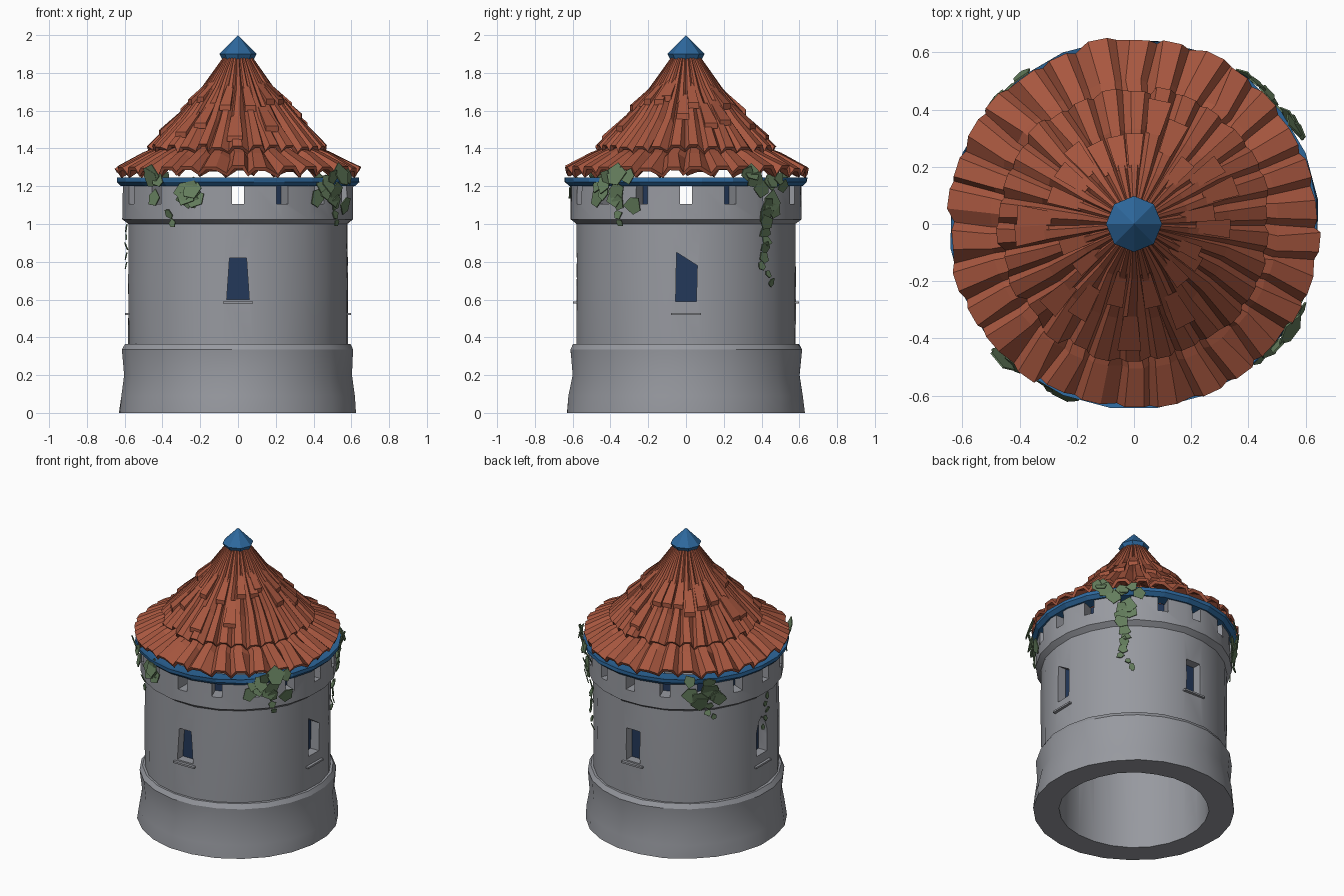
import bpy, bmesh, math, random
from mathutils import Vector, Matrix

if "Cube" in bpy.data.objects:
    bpy.data.objects.remove(bpy.data.objects["Cube"])

random.seed(4)
TAU = 2 * math.pi


def material(name, rgb):
    m = bpy.data.materials.new(name)
    m.diffuse_color = (*rgb, 1)
    m.use_nodes = True
    m.node_tree.nodes["Principled BSDF"].inputs["Base Color"].default_value = m.diffuse_color
    return m


STONE = material("grey stone", (0.31, 0.32, 0.35))
TILE = material("red roof tile", (0.39, 0.095, 0.05))
BLUE = material("blue trim", (0.027, 0.14, 0.34))
DARK = material("dark blue window", (0.017, 0.04, 0.10))
LEAF = material("ivy green", (0.13, 0.21, 0.11))


def finish(name, bm, mat, smooth=None, recalc=True):
    if recalc:
        bmesh.ops.recalc_face_normals(bm, faces=bm.faces)
    me = bpy.data.meshes.new(name)
    bm.to_mesh(me)
    bm.free()
    me.materials.append(mat)
    ob = bpy.data.objects.new(name, me)
    bpy.context.collection.objects.link(ob)
    if smooth:
        soften(me, smooth)
    return ob


def soften(me, deg):
    me.polygons.foreach_set("use_smooth", [True] * len(me.polygons))
    me.set_sharp_from_angle(angle=math.radians(deg))


def polar(r, a, z):
    return Vector((r * math.cos(a), r * math.sin(a), z))


def lathe(profile, n, closed=True, jitter=0.0):
    """Revolve a closed (r, z) profile; r = 0 is not used."""
    bm = bmesh.new()
    rings = []
    for i in range(n):
        a = TAU * (i + 0.5) / n
        rings.append([bm.verts.new(polar(r + random.uniform(-jitter, jitter), a, z))
                      for r, z in profile])
    m = len(profile)
    for i in range(n):
        p, q = rings[i], rings[(i + 1) % n]
        for j in range(m):
            k = (j + 1) % m
            bm.faces.new((p[j], q[j], q[k], p[k]))
    return bm


def radial_prism(bm, a, r0, r1, outline):
    """Extrude a (sideways, z) outline along the radius at angle a."""
    t = Vector((-math.sin(a), math.cos(a), 0))
    loops = [[bm.verts.new(polar(r, a, 0) + t * s + Vector((0, 0, z))) for s, z in outline]
             for r in (r0, r1)]
    n = len(outline)
    bm.faces.new(loops[0])
    bm.faces.new(loops[1][::-1])
    for i in range(n):
        j = (i + 1) % n
        bm.faces.new((loops[0][i], loops[1][i], loops[1][j], loops[0][j]))


def rect(w, z0, z1):
    return [(-w, z0), (w, z0), (w, z1), (-w, z1)]


# Stone wall: footing, shaft and overhanging parapet in one hollow profile
wall = finish("tower_wall", lathe(
    [(0.47, 0), (0.633, 0), (0.625, 0.09), (0.605, 0.2), (0.617, 0.335), (0.6, 0.365),
     (0.583, 0.365), (0.585, 0.7), (0.582, 1.0), (0.617, 1.025), (0.612, 1.21), (0.47, 1.21)],
    24, jitter=0.004), STONE)

# Window shapes on the four sides: front, right, back, left
windows = [
    (-math.pi / 2, [(-0.06, 0.6), (0.06, 0.6), (0.045, 0.82), (-0.045, 0.82)]),
    (0, [(-0.055, 0.59), (0.055, 0.59), (0.06, 0.78), (-0.05, 0.85)]),
    (math.pi / 2, rect(0.053, 0.6, 0.82)),
    (math.pi, [(-0.055, 0.59), (0.055, 0.59), (0.055, 0.75), (0.03, 0.82), (0, 0.85),
               (-0.03, 0.82), (-0.055, 0.75)]),
]

# Cut windows and parapet slots
bm = bmesh.new()
for a, outline in windows:
    radial_prism(bm, a, 0.4, 0.72, outline)
for i in range(16):
    radial_prism(bm, TAU * i / 16, 0.4, 0.72, rect(0.033, 1.105, 1.26))
cutter = finish("opening_cutter", bm, STONE)
cutter.hide_render = True
mod = wall.modifiers.new("openings", "BOOLEAN")
mod.operation, mod.solver, mod.object = "DIFFERENCE", "EXACT", cutter
dg = bpy.context.evaluated_depsgraph_get()
cut = bpy.data.meshes.new_from_object(wall.evaluated_get(dg))
wall.modifiers.clear()
wall.data = cut
soften(cut, 25)
bpy.data.objects.remove(cutter)

# Dark panes set back in the openings
bm = bmesh.new()
for a, outline in windows:
    radial_prism(bm, a, 0.51, 0.518, outline)
for i in range(16):
    if i % 4:
        radial_prism(bm, TAU * i / 16, 0.51, 0.518, rect(0.033, 1.105, 1.21))
finish("window_panes", bm, DARK)

# Thin sills under the windows
bm = bmesh.new()
for i, (a, outline) in enumerate(windows):
    z = (0.59, 0.53)[i % 2]
    radial_prism(bm, a, 0.56, 0.598, rect(0.08, z - 0.012, z))
finish("window_sills", bm, STONE)

# Blue band under the eaves
finish("eave_band", lathe([(0.54, 1.2), (0.622, 1.2), (0.645, 1.222), (0.645, 1.245),
                           (0.62, 1.24), (0.54, 1.235)], 24, jitter=0.004), BLUE)


def roof_course(name, rings, tiles, end_jitter):
    """Pleated cone: every tile has a groove and a raised flat face."""
    bm = bmesh.new()
    cols = []
    wob = [[random.uniform(-0.12, 0.12) for _ in rings] for _ in range(tiles)]
    for t in range(tiles):
        end = random.uniform(-end_jitter, end_jitter)
        for frac, up in ((0, -1), (0.22, 1), (0.72, 1)):
            col = []
            for k, (r, z, amp) in enumerate(rings):
                a = TAU * (t + frac + wob[t][k]) / tiles
                last = k == len(rings) - 1
                lift = up * amp * (1 + 2 * wob[t][k])
                col.append(bm.verts.new(polar(r + (end if last else 0) + lift * 0.3, a,
                                              z + lift - (end * 0.6 if last else 0))))
            cols.append(col)
    for i in range(len(cols)):
        p, q = cols[i], cols[(i + 1) % len(cols)]
        for k in range(len(rings) - 1):
            bm.faces.new((p[k], p[k + 1], q[k + 1], q[k]))
    ob = finish(name, bm, TILE, recalc=False)
    s = ob.modifiers.new("thickness", "SOLIDIFY")
    s.thickness, s.offset = 0.022, -1


# Roof: flared skirt and steep upper course
roof_course("roof_skirt", [(0.40, 1.41, 0.008), (0.5, 1.362, 0.014), (0.642, 1.285, 0.018)],
            30, 0.01)
roof_course("roof_upper", [(0.07, 1.89, 0.003), (0.19, 1.712, 0.009), (0.33, 1.545, 0.014),
                           (0.475, 1.398, 0.016)], 30, 0.016)

# Loose raised tiles breaking up the upper roof
bm = bmesh.new()
for i in range(26):
    a = TAU * (i + random.uniform(0.2, 0.8)) / 26
    r1 = random.uniform(0.25, 0.45)
    z1 = 1.712 - (r1 - 0.19) * 1.11
    r0, z0, w = r1 - 0.12, z1 + 0.14, 0.08 * r1 + 0.006
    t = Vector((-math.sin(a), math.cos(a), 0))
    top = [polar(r0, a, z0) - t * w * 0.6, polar(r1, a, z1 + 0.035) - t * w,
           polar(r1, a, z1 + 0.035) + t * w, polar(r0, a, z0) + t * w * 0.6]
    vs = [bm.verts.new(p) for p in top]
    lo = [bm.verts.new(p - Vector((0, 0, 0.03))) for p in top]
    bm.faces.new(vs)
    bm.faces.new(lo[::-1])
    for j in range(4):
        k = (j + 1) % 4
        bm.faces.new((vs[j], lo[j], lo[k], vs[k]))
finish("loose_tiles", bm, TILE)

# Blue finial
bm = bmesh.new()
for r0, r1, z0, z1 in ((0.08, 0.098, 1.865, 1.9), (0.098, 0, 1.9, 2.0)):
    bmesh.ops.create_cone(bm, segments=8, radius1=r0, radius2=r1, depth=z1 - z0, cap_ends=r1 > 0,
                          matrix=Matrix.Translation((0, 0, (z0 + z1) / 2)))
finish("finial", bm, BLUE, recalc=False)


def leaf(bm, a, r, z, size):
    out, t = polar(1, a, 0), Vector((-math.sin(a), math.cos(a), 0))
    up = Vector((0, 0, 1))
    spin, tilt = random.uniform(0, TAU), random.uniform(-0.5, 0.5)
    vs = []
    for k in range(5):
        b = spin + TAU * k / 5 + random.uniform(-0.25, 0.25)
        s = size * random.uniform(0.75, 1.1)
        v = Vector((s * math.cos(b), s * math.sin(b)))
        vs.append(bm.verts.new(polar(r, a, z) + t * v.x + up * v.y + out * (v.y * tilt)))
    bm.faces.new(vs)


# Ivy clumps at the parapet with trailing strands: angle, strand bottom
bm = bmesh.new()
for deg, low in ((-123, 0.98), (-34, 0.98), (40, 0.66), (137, 0.95)):
    for i in range(11):
        a = math.radians(deg + random.uniform(-14, 14))
        z = random.uniform(1.06, 1.27)
        leaf(bm, a, 0.635 + max(0, z - 1.15) * 0.25, z, random.uniform(0.04, 0.065))
    z = 1.05
    while z > low:
        leaf(bm, math.radians(deg + random.uniform(-4, 4) + (1.05 - z) * 18),
             0.632 if z > 0.99 else 0.605, z, 0.022 + 0.07 * (z - low))
        z -= 0.045
for i in range(5):
    leaf(bm, math.radians(182 + random.uniform(-3, 3)), 0.596, 0.98 - i * 0.05, 0.022)
ivy = finish("ivy", bm, LEAF, recalc=False)
s = ivy.modifiers.new("thickness", "SOLIDIFY")
s.thickness = 0.006
